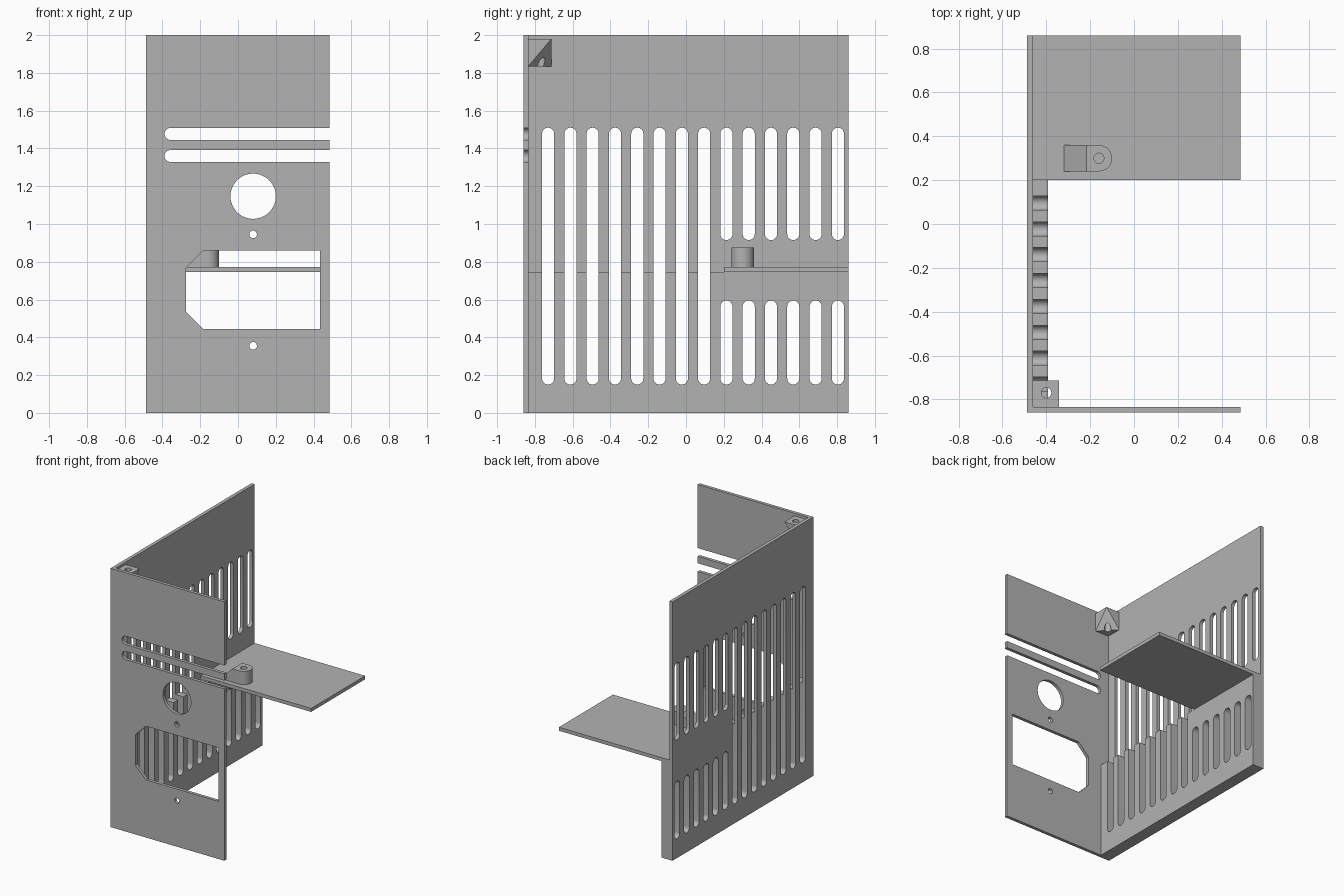
import bpy, bmesh
from math import cos, sin, pi, radians

cube = bpy.data.objects.get("Cube")
if cube:
    bpy.data.objects.remove(cube, do_unlink=True)

GREY = (0.45, 0.45, 0.45, 1)
grey = bpy.data.materials.new("plain grey")
grey.use_nodes = True
grey.diffuse_color = GREY
grey.node_tree.nodes["Principled BSDF"].inputs["Base Color"].default_value = GREY

PLACE = {
    "x": lambda a, b, d: (d, a, b),
    "y": lambda a, b, d: (a, d, b),
    "z": lambda a, b, d: (a, b, d),
}


def add_prism(bm, outline, axis, lo, hi):
    """Extrude a flat outline along an axis."""
    rings = [[bm.verts.new(PLACE[axis](a, b, d)) for a, b in outline] for d in (lo, hi)]
    bm.faces.new(rings[0])
    bm.faces.new(rings[1][::-1])
    n = len(outline)
    for i in range(n):
        j = (i + 1) % n
        bm.faces.new((rings[0][j], rings[0][i], rings[1][i], rings[1][j]))


def make(name, prisms):
    bm = bmesh.new()
    for p in prisms:
        add_prism(bm, *p)
    bmesh.ops.recalc_face_normals(bm, faces=bm.faces)
    mesh = bpy.data.meshes.new(name)
    bm.to_mesh(mesh)
    bm.free()
    mesh.materials.append(grey)
    obj = bpy.data.objects.new(name, mesh)
    bpy.context.collection.objects.link(obj)
    return obj


def cut(obj, prisms):
    """Cut prisms out of a part, then shade its round walls smooth."""
    cutter = make("cutter", prisms)
    cutter.hide_render = True
    mod = obj.modifiers.new("cut", "BOOLEAN")
    mod.operation, mod.solver, mod.object = "DIFFERENCE", "EXACT", cutter
    graph = bpy.context.evaluated_depsgraph_get()
    graph.update()
    mesh = bpy.data.meshes.new_from_object(obj.evaluated_get(graph))
    obj.modifiers.clear()
    obj.data = mesh
    bpy.data.objects.remove(cutter, do_unlink=True)
    mesh.polygons.foreach_set("use_smooth", [True] * len(mesh.polygons))
    mesh.set_sharp_from_angle(angle=radians(30))


def rect(a0, a1, b0, b1):
    return [(a0, b0), (a1, b0), (a1, b1), (a0, b1)]


def arc(a, b, r, start, end, n=16):
    steps = [start + (end - start) * i / n for i in range(n + 1)]
    return [(a + r * cos(t), b + r * sin(t)) for t in steps]


def circle(a, b, r):
    return arc(a, b, r, 0, 2 * pi, 40)[:-1]


def upright_slot(a, b0, b1, r):
    return arc(a, b1 - r, r, 0, pi) + arc(a, b0 + r, r, pi, 2 * pi)


# Vent slots: long ones in front, split above and below the shelf behind
vents = []
for i in range(14):
    y = -0.73 + i * 0.118
    for z0, z1 in [(0.15, 1.51)] if i < 8 else [(0.15, 0.595), (0.915, 1.51)]:
        vents.append((upright_slot(y, z0, z1, 0.032), "x", -0.6, -0.3))

# Side wall and its thicker lower lining
side_wall = make("side_wall", [(rect(-0.86, 0.86, 0, 2), "x", -0.487, -0.46)])
cut(side_wall, vents)
lining = make("lower_wall_lining", [(rect(-0.835, 0.86, 0, 0.745), "x", -0.46, -0.392)])
cut(lining, vents)

# Front panel with open-ended slots, round holes and a clipped window
front = make("front_panel", [(rect(-0.46, 0.485, 0, 2), "y", -0.86, -0.835)])
openings = [circle(0.08, 1.147, 0.12), circle(0.08, 0.945, 0.02), circle(0.08, 0.355, 0.02)]
for z in (1.477, 1.36):
    openings.append(arc(-0.357, z, 0.032, pi / 2, 3 * pi / 2)
                    + [(0.6, z - 0.032), (0.6, z + 0.032)])
openings.append([(-0.185, 0.445), (0.435, 0.445), (0.435, 0.86),
                 (-0.185, 0.86), (-0.275, 0.77), (-0.275, 0.535)])
cut(front, [(o, "y", -1, -0.7) for o in openings])

# Shelf
make("shelf", [(rect(-0.46, 0.485, 0.2, 0.86), "z", 0.745, 0.772)])

# Screw lug on the shelf: rounded end, sloped back, blind hole
lug = make("shelf_lug", [(arc(-0.16, 0.3, 0.06, -pi / 2, pi / 2)
                          + [(-0.32, 0.36), (-0.32, 0.24)], "z", 0.772, 0.875)])
cut(lug, [(circle(-0.16, 0.3, 0.023), "z", 0.78, 1),
          ([(-0.34, 0.752), (-0.34, 0.9), (-0.192, 0.9)], "y", 0.1, 0.5)])

# Corner bracket: block with its lower inner corner clipped, drilled through
bracket = make("corner_bracket", [(rect(-0.46, -0.342, -0.835, -0.713), "z", 1.835, 1.98)])
bm = bmesh.new()
bm.from_mesh(bracket.data)
corner = max(bm.verts, key=lambda v: v.co.x + v.co.y - v.co.z)
bmesh.ops.delete(bm, geom=[corner], context="VERTS")
bmesh.ops.holes_fill(bm, edges=[e for e in bm.edges if e.is_boundary], sides=0)
bm.clear()
x0, x1, y0, y1, z0, z1 = -0.46, -0.342, -0.835, -0.713, 1.835, 1.98
for p in [(x0, y0, z0), (x1, y0, z0), (x0, y1, z0),
          (x0, y0, z1), (x1, y0, z1), (x0, y1, z1), (x1, y1, z1)]:
    bm.verts.new(p)
bmesh.ops.convex_hull(bm, input=bm.verts)
bmesh.ops.dissolve_limit(bm, angle_limit=0.01, verts=bm.verts, edges=bm.edges)
bmesh.ops.recalc_face_normals(bm, faces=bm.faces)
bm.to_mesh(bracket.data)
bm.free()
cut(bracket, [(circle(-0.4, -0.77, 0.023), "z", 1.7, 2.1)])
